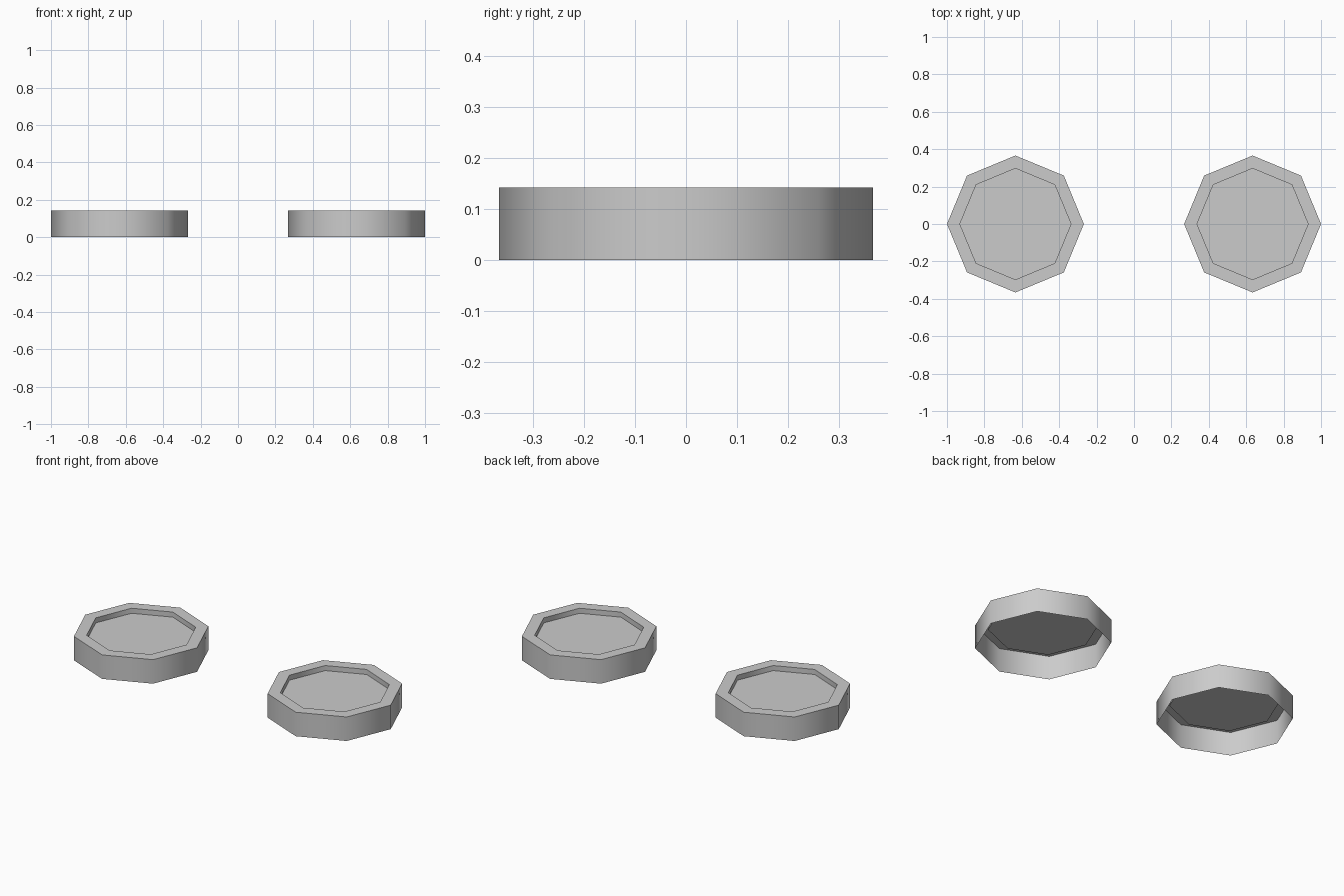
import bpy, bmesh, math

if "Cube" in bpy.data.objects:
    bpy.data.objects.remove(bpy.data.objects["Cube"])

R_OUT, R_IN = 0.366, 0.297      # outer and recess radii
TOP, FLOOR = 0.142, 0.112       # rim height and recess floor height
SIDES = 8

grey = bpy.data.materials.new("light_grey")
grey.diffuse_color = (0.6, 0.6, 0.6, 1)
grey.use_nodes = True
grey.node_tree.nodes["Principled BSDF"].inputs["Base Color"].default_value = grey.diffuse_color


def make_cap(name, x):
    """Octagonal cap, open underneath, with a recessed top."""
    bm = bmesh.new()
    rings = []
    for r, z in [(R_OUT, 0), (R_OUT, TOP), (R_IN, TOP), (R_IN, FLOOR)]:
        rings.append([bm.verts.new((r * math.cos(math.tau * i / SIDES),
                                    r * math.sin(math.tau * i / SIDES), z))
                      for i in range(SIDES)])
    # outer wall, rim and recess wall
    for a, b in zip(rings, rings[1:]):
        for i in range(SIDES):
            j = (i + 1) % SIDES
            bm.faces.new((a[i], a[j], b[j], b[i]))
    # recess floor
    bm.faces.new(rings[-1])
    mesh = bpy.data.meshes.new(name)
    bm.to_mesh(mesh)
    bm.free()
    mesh.materials.append(grey)
    cap = bpy.data.objects.new(name, mesh)
    cap.location.x = x
    bpy.context.collection.objects.link(cap)
    # walls shade smoothly, rim edges stay sharp
    bpy.ops.object.select_all(action='DESELECT')
    cap.select_set(True)
    bpy.context.view_layer.objects.active = cap
    bpy.ops.object.shade_smooth_by_angle(angle=math.radians(60))


make_cap("left_cap", -1 + R_OUT)
make_cap("right_cap", 1 - R_OUT)
